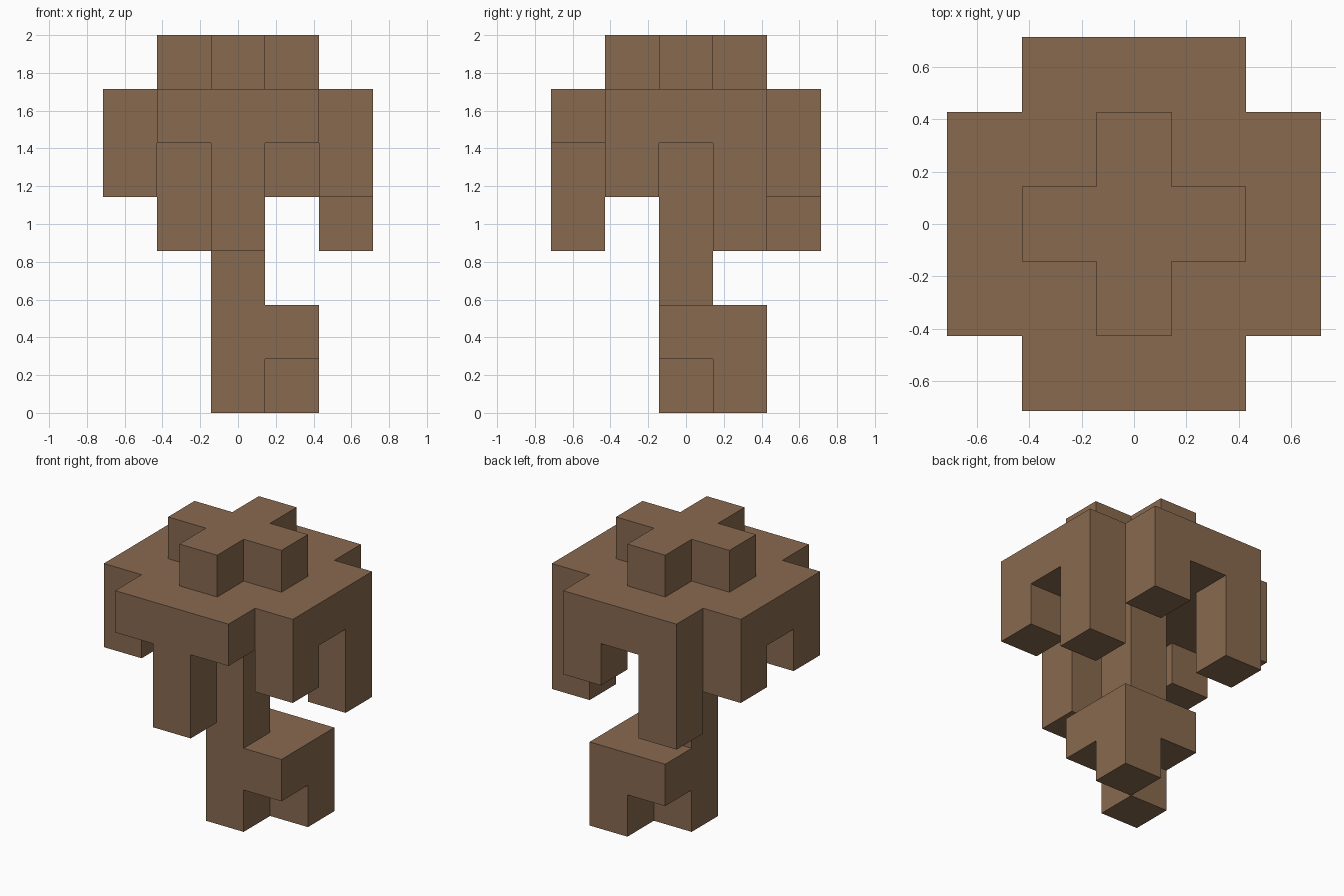
import bpy
import bmesh
from itertools import product
from mathutils import Vector

cube = bpy.data.objects.get("Cube")
if cube:
    bpy.data.objects.remove(cube, do_unlink=True)

UNIT = 2 / 7  # edge of one block

bark = bpy.data.materials.new("brown_bark")
bark.use_nodes = True
colour = (0.25, 0.143, 0.08, 1)
bark.diffuse_color = colour
bark.node_tree.nodes["Principled BSDF"].inputs["Base Color"].default_value = colour


def block(xs, ys, zs):
    """Set of cells filling inclusive (low, high) ranges."""
    return set(product(*(range(a, b + 1) for a, b in (xs, ys, zs))))


def column(x, y, low, high):
    return block((x, x), (y, y), (low, high))


def cross(long, short, z):
    return (block((-long, long), (-short, short), (z, z))
            | block((-short, short), (-long, long), (z, z)))


parts = {
    # stem and stepped foot
    "trunk": column(0, 0, 0, 4),
    "foot_step": block((0, 1), (0, 1), (1, 1)) - column(0, 0, 1, 1),
    "foot_toe": column(1, 1, 0, 0),
    # canopy
    "canopy": cross(2, 1, 5),
    "crown": cross(1, 0, 6),
    # hanging legs under the canopy rim
    "front_drop": column(0, -2, 3, 4),
    "left_front_drop": column(2, -1, 4, 4),
    "left_back_drop": column(2, 1, 3, 4),
    "back_left_drop": column(1, 2, 4, 4),
    "back_right_drop": column(-1, 2, 3, 4),
    "right_back_drop": column(-2, 1, 4, 4),
    "right_front_drop": column(-2, -1, 4, 4),
}
filled = set().union(*parts.values())


def build(name, cells):
    """Outer skin of the cells, with flat areas merged into single faces."""
    bm = bmesh.new()
    for cell in sorted(cells):
        centre = Vector(cell) + Vector((0, 0, 0.5))
        for axis, sign in product(range(3), (-1, 1)):
            n = Vector((0, 0, 0))
            n[axis] = sign
            if tuple(int(c + d) for c, d in zip(cell, n)) in filled:
                continue
            u = Vector((0, 0, 0))
            u[(axis + 1) % 3] = 1
            v = n.cross(u)
            corners = (-u - v, u - v, u + v, v - u)
            bm.faces.new([bm.verts.new((centre + (n + c) / 2) * UNIT)
                          for c in corners])
    bmesh.ops.remove_doubles(bm, verts=bm.verts, dist=0.001)
    bmesh.ops.dissolve_limit(bm, angle_limit=0.01, verts=bm.verts, edges=bm.edges)
    mesh = bpy.data.meshes.new(name)
    bm.to_mesh(mesh)
    bm.free()
    mesh.materials.append(bark)
    bpy.context.collection.objects.link(bpy.data.objects.new(name, mesh))


for name, cells in parts.items():
    build(name, cells)
